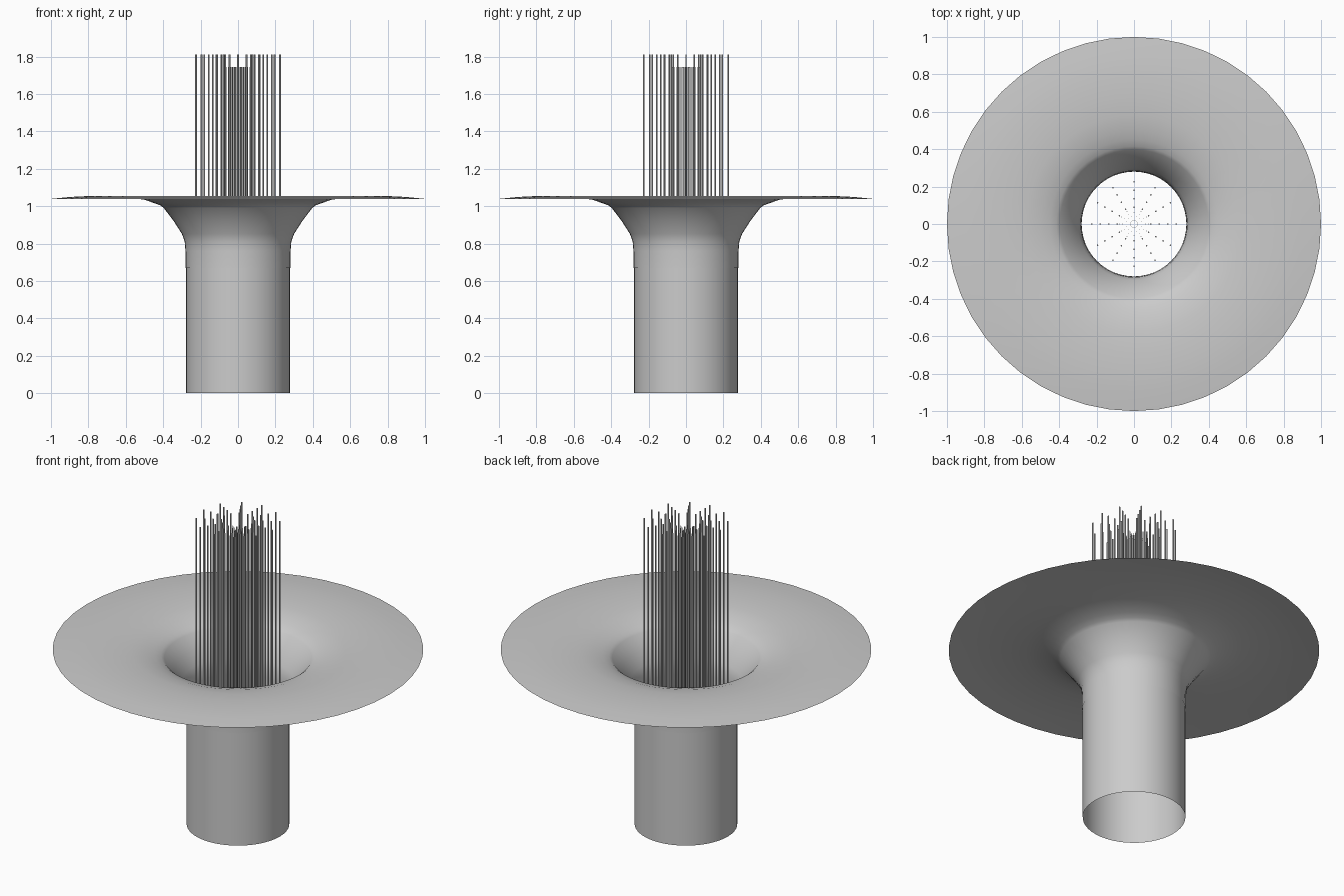
import bpy
from math import cos, sin, pi, radians

cube = bpy.data.objects.get("Cube")
if cube:
    bpy.data.objects.remove(cube, do_unlink=True)


def material(name, value):
    m = bpy.data.materials.new(name)
    m.use_nodes = True
    colour = (value, value, value, 1)
    m.diffuse_color = colour
    m.node_tree.nodes["Principled BSDF"].inputs["Base Color"].default_value = colour
    return m


def make_object(name, verts, faces, mat, angle):
    mesh = bpy.data.meshes.new(name)
    mesh.from_pydata(verts, [], faces)
    mesh.materials.append(mat)
    obj = bpy.data.objects.new(name, mesh)
    bpy.context.collection.objects.link(obj)
    bpy.ops.object.select_all(action='DESELECT')
    obj.select_set(True)
    bpy.context.view_layer.objects.active = obj
    bpy.ops.object.shade_smooth_by_angle(angle=radians(angle))
    return obj


def revolve(name, profile, mat, sides=48):
    """Spin a (radius, height) profile into an open sheet."""
    verts = [(r * cos(2 * pi * i / sides), r * sin(2 * pi * i / sides), z)
             for r, z in profile for i in range(sides)]
    faces = [(j * sides + i, j * sides + (i + 1) % sides,
              (j + 1) * sides + (i + 1) % sides, (j + 1) * sides + i)
             for j in range(len(profile) - 1) for i in range(sides)]
    return make_object(name, verts, faces, mat, 40)


def rod_rings(name, radii, count, thickness, bottom, top, mat, sides=6):
    """Concentric rings of thin upright capped rods."""
    verts, faces = [], []
    for ring in radii:
        for k in range(count):
            a = 2 * pi * k / count
            s = len(verts)
            for z in (bottom, top):
                verts += [(ring * cos(a) + thickness * cos(2 * pi * i / sides),
                           ring * sin(a) + thickness * sin(2 * pi * i / sides), z)
                          for i in range(sides)]
            faces += [(s + i, s + (i + 1) % sides,
                       s + sides + (i + 1) % sides, s + sides + i) for i in range(sides)]
            faces.append(tuple(s + i for i in reversed(range(sides))))
            faces.append(tuple(s + sides + i for i in range(sides)))
    return make_object(name, verts, faces, mat, 30)


grey = material("light grey", 0.6)

# Open tube and the flared collar that sleeves over it
revolve("tube", [(0.277, 0), (0.277, 0.7)], grey)
revolve("flared_collar", [
    (0.28, 0.67), (0.281, 0.76), (0.285, 0.81), (0.3, 0.852), (0.345, 0.922),
    (0.397, 0.99), (0.415, 1.004), (0.45, 1.017), (0.5, 1.034), (0.58, 1.046),
    (0.68, 1.053), (0.8, 1.054), (0.9, 1.049), (1.0, 1.039)], grey)

# Bundle of upright rods, thinner, shorter and denser toward the middle
rod_rings("outer_rods", [0.225, 0.18, 0.135, 0.09], 12, 0.0045, 0.67, 1.81, grey)
rod_rings("inner_rods", [0.075, 0.06], 12, 0.002, 0.67, 1.745, grey)
rod_rings("core_rods", [0.043, 0.02], 24, 0.0015, 0.67, 1.745, grey)
